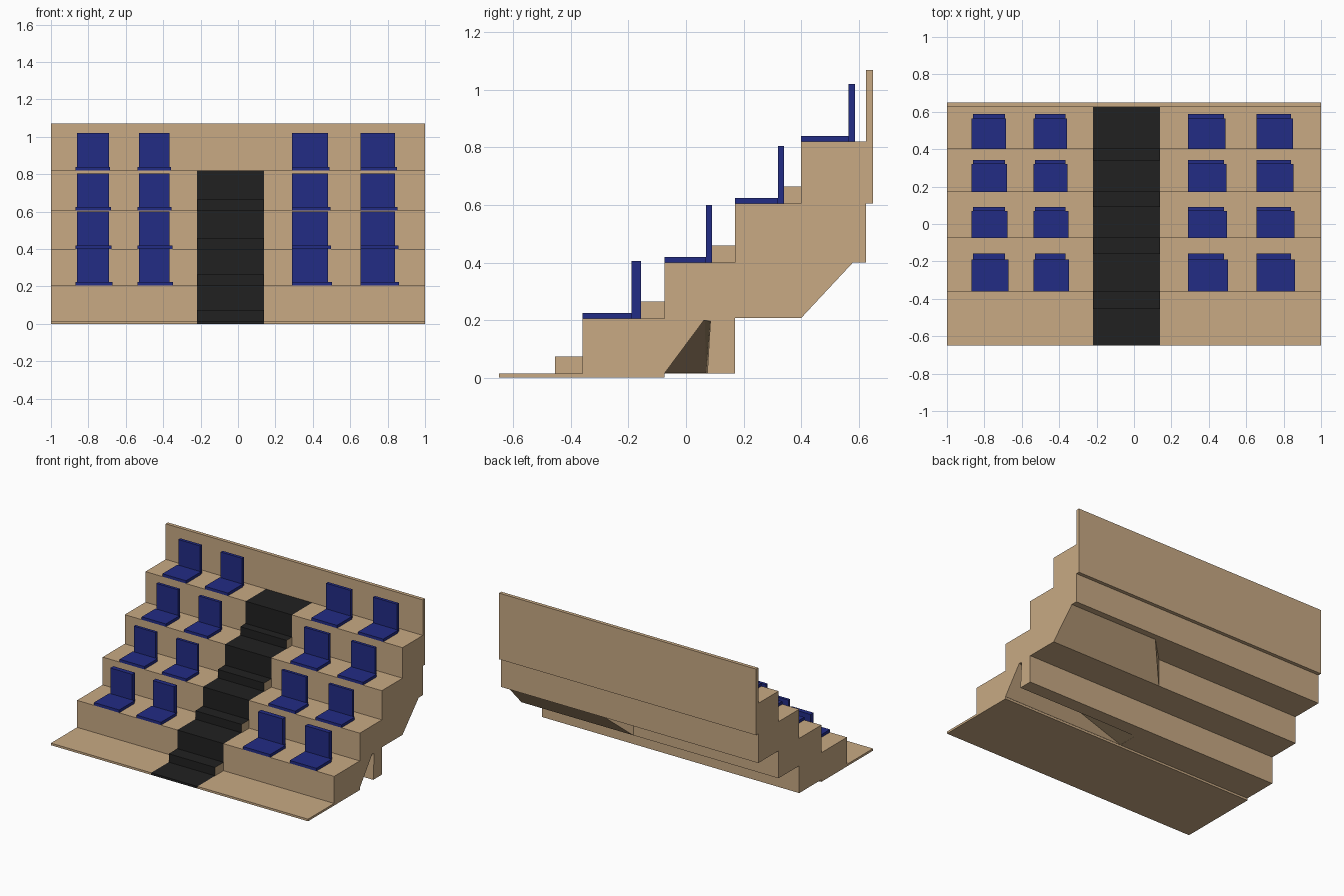
import bpy, bmesh
from mathutils import Vector

cube = bpy.data.objects.get("Cube")
if cube:
    bpy.data.objects.remove(cube, do_unlink=True)


def material(name, rgb):
    m = bpy.data.materials.new(name)
    m.use_nodes = True
    m.diffuse_color = (*rgb, 1)
    m.node_tree.nodes["Principled BSDF"].inputs["Base Color"].default_value = (*rgb, 1)
    return m


TAN = material("tan concrete", (0.58, 0.40, 0.23))
BLACK = material("black stair tread", (0.015, 0.015, 0.015))
BLUE = material("blue seat", (0.016, 0.025, 0.235))
AISLE = (-0.22, 0.14)


def finish(name, bm, mats):
    bmesh.ops.recalc_face_normals(bm, faces=bm.faces)
    mesh = bpy.data.meshes.new(name)
    for m in mats:
        mesh.materials.append(m)
    bm.to_mesh(mesh)
    bm.free()
    ob = bpy.data.objects.new(name, mesh)
    bpy.context.collection.objects.link(ob)
    return ob


def extrude_profile(bm, profile, stations):
    """Sweep a (y, z) outline along x through the given stations."""
    rings = [[bm.verts.new((x, y, z)) for y, z in profile] for x in stations]
    n = len(profile)
    for a, b in zip(rings, rings[1:]):
        for i in range(n):
            j = (i + 1) % n
            bm.faces.new((a[i], a[j], b[j], b[i]))
    bm.faces.new(rings[0])
    bm.faces.new(rings[-1])
    bmesh.ops.recalc_face_normals(bm, faces=bm.faces)


def paint_aisle(bm):
    """Treads and risers inside the aisle are black."""
    for f in bm.faces:
        c, n = f.calc_center_median(), f.normal
        inside = AISLE[0] < c.x < AISLE[1]
        if inside and c.z < 0.83 and (n.z > 0.5 or n.y < -0.5):
            # undersides and the rear stay tan
            f.material_index = 1


def box(bm, x, y, z):
    extrude_profile(bm, [(y[0], z[0]), (y[1], z[0]), (y[1], z[1]), (y[0], z[1])], x)


def hull(name, points, mats):
    bm = bmesh.new()
    for p in points:
        bm.verts.new(p)
    bmesh.ops.convex_hull(bm, input=bm.verts)
    return finish(name, bm, mats)


# Stepped stand with rear wall
edges = [-0.36, -0.075, 0.17, 0.40, 0.625]
levels = [0.015, 0.205, 0.40, 0.605, 0.82, 1.07]
outline = [(-0.65, 0), (-0.65, levels[0])]
for i, y in enumerate(edges):
    outline += [(y, levels[i]), (y, levels[i + 1])]
outline += [(0.65, 1.07), (0.65, 0.605), (0.625, 0.605), (0.625, 0.40), (0.40, 0.40),
            (0.40, 0.207), (0.17, 0.207), (0.17, 0.015), (-0.075, 0.015), (-0.075, 0)]
bm = bmesh.new()
extrude_profile(bm, outline, (-1, *AISLE, 1))
paint_aisle(bm)
stand = finish("stepped_stand", bm, (TAN, BLACK))

# Tapering hollow under the left end
points = [(1.02, 0.065, 0.203), (1.02, 0.085, 0.2)]
for x in (1.02, 0.05):
    for y in (-0.074, 0.07):
        points += [(x, y, 0.016), (x, y, -0.05)]
cutter = hull("hollow_cutter", points, (TAN,))
cutter.hide_render = True
cutter.hide_viewport = True
cut = stand.modifiers.new("hollow", "BOOLEAN")
cut.operation = "DIFFERENCE"
cut.solver = "EXACT"
cut.object = cutter

# Sloped brace under the upper tier
hull("sloped_brace", [(1, 0.40, 0.207), (1, 0.40, 0.40), (1, 0.58, 0.40),
                      (0.13, 0.40, 0.207), (0.13, 0.40, 0.40), (0.31, 0.58, 0.40)], (TAN,))

# Half steps in the aisle
for i, depth in enumerate((0.095, 0.085, 0.08, 0.06)):
    bm = bmesh.new()
    box(bm, AISLE, (edges[i] - depth, edges[i]), (levels[i], levels[i] + 0.059))
    paint_aisle(bm)
    finish(f"half_step_{i + 1}", bm, (TAN, BLACK))

# Seats: a thin pad and an upright back on every tier
columns = [(-0.86, -0.69), (-0.53, -0.365), (0.29, 0.48), (0.655, 0.84)]
backs = [(-0.19, -0.157), (0.07, 0.09), (0.32, 0.341), (0.565, 0.587)]
for row, (y0, y1) in enumerate(backs):
    z = levels[row + 1]
    spread = 0.022 - 0.004 * row
    for col, (x0, x1) in enumerate(columns):
        bm = bmesh.new()
        left = 0.008 if col < 2 else 0
        box(bm, (x0 - left, x1 + spread - left / 2), (edges[row], y0), (z, z + 0.02))
        box(bm, (x0, x1), (y0, y1), (z, z + 0.2))
        finish(f"seat_{row + 1}_{col + 1}", bm, (BLUE,))
